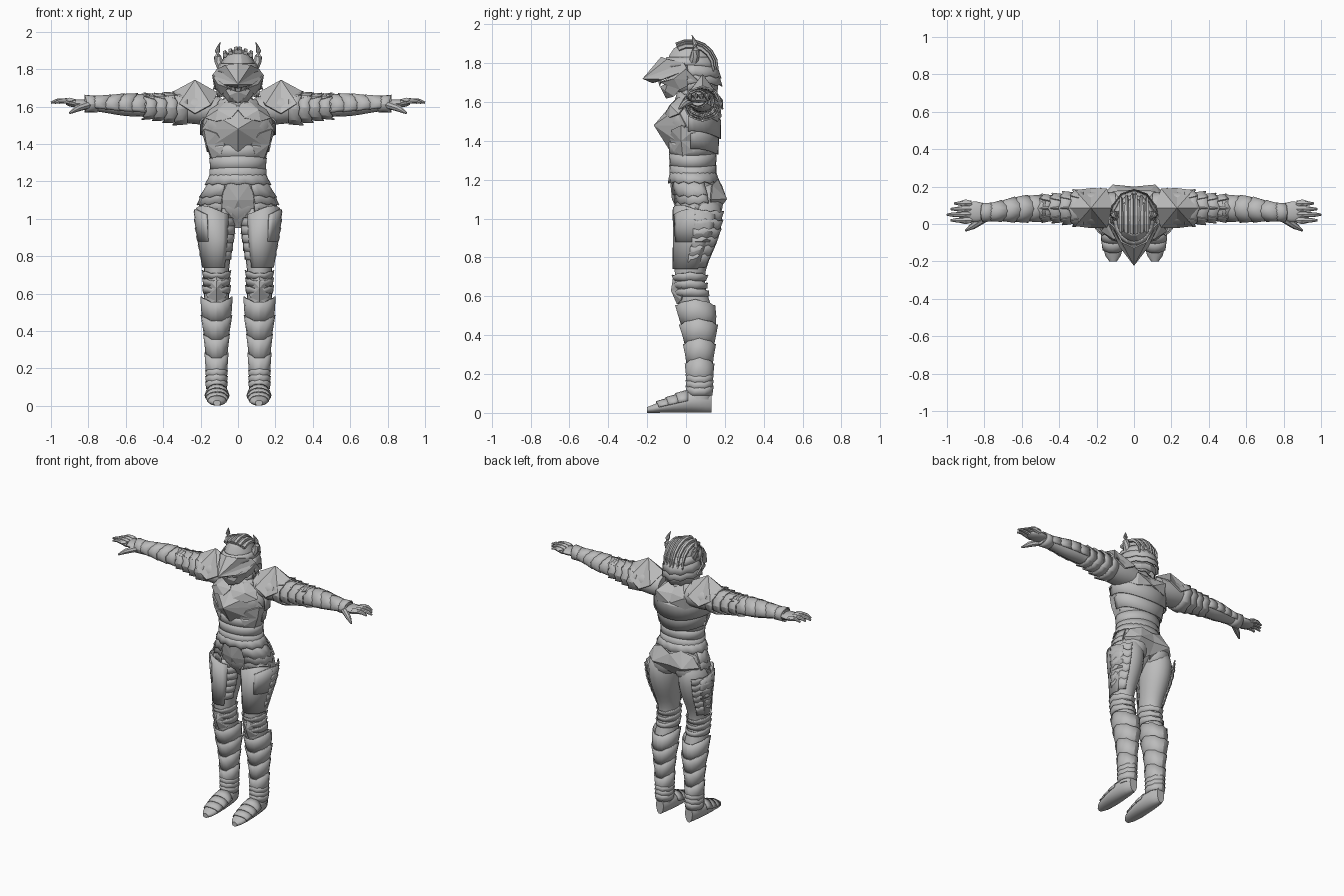
import bpy, bmesh, math
from mathutils import Vector

if "Cube" in bpy.data.objects:
    bpy.data.objects.remove(bpy.data.objects["Cube"])

grey = (.5, .5, .5, 1)
steel = bpy.data.materials.new("grey_steel")
steel.use_nodes = True
steel.diffuse_color = grey
steel.node_tree.nodes["Principled BSDF"].inputs["Base Color"].default_value = grey


def make(name, verts, faces, mirror=True, thickness=0, sharp=0):
    bm = bmesh.new()
    corners = [bm.verts.new(v) for v in verts]
    for face in faces:
        bm.faces.new([corners[i] for i in face])
    bmesh.ops.recalc_face_normals(bm, faces=bm.faces)
    mesh = bpy.data.meshes.new(name)
    bm.to_mesh(mesh)
    bm.free()
    mesh.materials.append(steel)
    if sharp:
        mesh.shade_smooth()
        mesh.set_sharp_from_angle(angle=math.radians(sharp))
    part = bpy.data.objects.new(name, mesh)
    bpy.context.collection.objects.link(part)
    if mirror:
        part.modifiers.new("mirror", 'MIRROR')
    if thickness:
        solid = part.modifiers.new("thickness", 'SOLIDIFY')
        solid.thickness, solid.offset = thickness, 0


# Body shapes: an axis and a rule giving centre and radii of the ellipse at t
def bump(t, centre, width):
    return math.exp(-((t - centre) / width) ** 2)


def clamp(value, low=0):
    return max(low, min(1, value))


def torso_rule(z):
    taper = clamp((z - .95) / .1, .2) * (1 - .65 * clamp((z - 1.56) / .1))
    hips, chest = bump(z, 1.1, .08), bump(z, 1.5, .1)
    return 0, .035 + .025 * hips, (.14 + .045 * hips + .05 * chest) * taper, (.112 + .02 * chest) * taper


def leg_rule(z):
    top = max(0, z - 1.05)
    radius = (.05 + .02 * bump(z, .5, .15) + .05 * bump(z, 1, .25)) * (1 - 4 * top)
    return .115 - .1 * top, .07 - .05 * bump(z, .7, .17), radius, radius * 1.2


def arm_rule(x):
    radius = .04 + .05 * bump(x, .2, .25) + .018 * bump(x, .6, .12)
    return .085 - .025 * bump(x, .85, .2), 1.575 + .05 * x, radius, radius * .9


def boot_rule(y):
    along = (y + .2) / .335
    height = .015 + .045 * clamp(along * 1.5)
    return .112, height, .02 + .04 * math.sqrt(abs(math.sin(math.pi * along))), height


def ball(axis, centre, radii):
    i = 'xyz'.index(axis)
    j, k = [n for n in range(3) if n != i]

    def rule(t):
        size = math.sqrt(max(.001, 1 - ((t - centre[i]) / radii[i]) ** 2))
        return centre[j], centre[k], radii[j] * size, radii[k] * size
    return axis, rule


def on(shape, t, angle, scale=1.0):
    axis, rule = shape
    u, v, ru, rv = rule(t)
    u += ru * scale * math.cos(angle)
    v += rv * scale * math.sin(angle)
    return {'x': (t, u, v), 'y': (u, t, v), 'z': (u, v, t)}[axis]


def skin(rows, n, closed=True):
    return [(r * n + k, r * n + (k + 1) % n, (r + 1) * n + (k + 1) % n, (r + 1) * n + k)
            for r in range(rows - 1) for k in range(n if closed else n - 1)]


def capped(rows, n):
    last = (rows - 1) * n
    return skin(rows, n) + [range(n), range(last, last + n)]


def loft(name, shape, start, end, rows, n=16, mirror=True, sharp=50):
    verts = [on(shape, start + (end - start) * r / (rows - 1), math.tau * k / n)
             for r in range(rows) for k in range(n)]
    make(name, verts, capped(rows, n), mirror, sharp=sharp)


# Flared lame with a pointed, jagged free edge
def band(name, shape, start, end, inner=1.03, outer=1.12, facing=0, span=360, point=.0, jag=.0,
         n=16, mirror=True):
    closed, verts = span == 360, []
    count = n if closed else n + 1
    way = math.copysign(1, end - start)
    for w in (0, .5, 1):
        for k in range(count):
            turn = math.radians(span) * (k / n - (0 if closed else .5))
            tooth = jag * w * (k % 2 == 0)
            reach = point * w * math.cos(turn) ** 2 + tooth
            base = start + (end - start) * w
            spot = Vector(on(shape, base, turn + math.radians(facing), inner + (outer - inner) * w + 6 * tooth))
            spot['xyz'.index(shape[0])] += way * reach
            verts.append(spot)
    make(name, verts, skin(3, count, closed), mirror, thickness=.007, sharp=25)


# Faceted plate with a raised middle, lying on a body shape
def boss(name, shape, middle, facing, tall, span, lift, rim=1.05, mirror=True):
    n = 8
    verts = [on(shape, middle, math.radians(facing), lift)]
    for k in range(n):
        way = math.tau * k / n
        angle = math.radians(facing + span / 2 * math.cos(way))
        verts.append(on(shape, middle + tall * math.sin(way), angle, rim))
    make(name, verts, [(0, k + 1, (k + 1) % n + 1) for k in range(n)], mirror, thickness=.008)


# Fan of triangles from the first corner
def fan(name, corners):
    make(name, corners, [(0, i, i + 1) for i in range(1, len(corners) - 1)], thickness=.008)


# Tapered tube along a path
def tube(name, path, thick, tip=.001, n=8, sharp=40):
    path, verts = [Vector(p) for p in path], []
    last = len(path) - 1
    for i, p in enumerate(path):
        turn = (path[min(i + 1, last)] - path[max(i - 1, 0)]).to_track_quat('Z', 'Y')
        radius = thick + (tip - thick) * (i / last) ** 2
        for k in range(n):
            angle = math.tau * k / n
            verts.append(p + turn @ Vector((math.cos(angle), math.sin(angle), 0)) * radius)
    make(name, verts, capped(len(path), n), sharp=sharp)


torso, leg, arm, foot = ('z', torso_rule), ('z', leg_rule), ('x', arm_rule), ('y', boot_rule)
helm = ball('z', (0, .02, 1.77), (.1, .125, .143))
FRONT, BACK, TOP = -90, 90, 90

# Torso with waist, back and neck armour
loft("torso", torso, .95, 1.72, rows=18, n=20, mirror=False)
for i in range(3):
    z = 1.2 + i * .06
    band("waist_lame", torso, z, z + .065, outer=1.06, facing=BACK, point=.01, n=24, mirror=False)
band("belt", torso, 1.24, 1.19, facing=BACK, jag=.01, n=28, mirror=False)
band("lower_back_plate", torso, 1.47, 1.36, facing=BACK, span=190, point=.03, mirror=False)
band("upper_back_plate", torso, 1.6, 1.45, facing=BACK, span=200, point=.04, mirror=False)
band("gorget", torso, 1.6, 1.63, facing=BACK, point=.02, jag=.01, n=20, mirror=False)
band("collar", torso, 1.63, 1.66, outer=1.3, facing=BACK, point=.02, n=14, mirror=False)
boss("breastplate", torso, 1.48, facing=FRONT, tall=.12, span=150, lift=1.5, mirror=False)
boss("chest_yoke", torso, 1.58, facing=-55, tall=.06, span=70, lift=1.3, rim=1.1)
boss("rib_plate", torso, 1.4, facing=-25, tall=.08, span=80, lift=1.15)
boss("shoulder_blade", torso, 1.58, facing=60, tall=.08, span=80, lift=1.5, rim=1.1)

# Hips
boss("groin_guard", torso, 1.1, facing=FRONT, tall=.12, span=60, lift=1.15, mirror=False)
loft("buttock", ball('z', (.085, .1, 1.08), (.09, .09, .11)), .97, 1.19, rows=10)
boss("hip_flap", torso, 1.1, facing=65, tall=.1, span=70, lift=1.45, rim=1.2)
for i in range(3):
    z = 1.2 - i * .04
    band("hip_lame", torso, z, z - .06, facing=-20, span=90, point=.02, jag=.01, n=8)

# Legs
loft("leg", leg, .07, 1.16, rows=24, n=18)
for i in range(4):
    z = .14 + i * .1
    band("greave_lame", leg, z, z + .11, outer=1.16, point=.03, jag=.005)
for i in range(3):
    z = .6 + i * .04
    band("knee_lame", leg, z, z + .04, facing=FRONT, point=-.015, jag=.005)
boss("knee_cap", leg, .63, facing=FRONT, tall=.07, span=120, lift=1.3)
band("thigh_plate", leg, .74, 1.02, inner=1.08, facing=-50, span=150, point=.05, n=10)
band("upper_thigh_plate", leg, .88, 1, inner=1.1, outer=1.18, facing=-15, span=100, point=.05, n=8)
for i in range(6):
    z = .75 + i * .045
    band("thigh_fin", leg, z, z + .04, outer=1.15, facing=25, span=70, point=.02, jag=.01, n=6)
    band("inner_thigh_lame", leg, z + .08, z + .04, outer=1.08, facing=-125, span=70, point=.01, n=6)

# Feet
loft("boot", foot, -.2, .13, rows=12, n=14)
for i in range(3):
    y = -.14 + i * .05
    band("foot_lame", foot, y + .05, y, outer=1.08, facing=TOP, span=170, point=.015, n=8)
    z = .09 + i * .03
    band("ankle_lame", leg, z, z + .035, facing=FRONT, point=.01, jag=.005)

# Arms and pauldrons
loft("arm", arm, .1, .82, rows=18)
boss("pauldron", arm, .23, facing=TOP, tall=.12, span=210, lift=1.9, rim=1.2)
for i in range(4):
    x = .27 + i * .055
    band("upper_arm_lame", arm, x, x + .05, outer=1.18, facing=TOP, point=.02, jag=.01)
    for angle in (50, 90, 130):
        side = math.radians(angle)
        tube("arm_spike", [on(arm, x, side, .9), on(arm, x + .07, side, 1.35)], thick=.02, n=4, sharp=0)
    x = .5 + i * .07
    band("forearm_lame", arm, x + .08, x, facing=TOP, span=240, point=.03, jag=.005)
band("wrist_cuff", arm, .75, .81, outer=1.2, facing=TOP, point=.01)

# Hands
loft("palm", ball('x', (.85, .065, 1.617), (.075, .055, .022)), .78, .92, rows=10)
for i in range(4):
    y, tip = .02 + .03 * i, 1 - .02 * abs(i - 1)
    tube("finger", [(.87, y, 1.62), (.92, y, 1.63), (tip - .03, y, 1.63), (tip, y, 1.62)], thick=.016, tip=.006)
    boss("knuckle_plate", ball('x', (.9, y, 1.62), (.05, .018, .018)), .9, facing=TOP, tall=.03, span=150, lift=1.3)
tube("thumb", [(.8, .03, 1.61), (.86, -.01, 1.59), (.9, -.035, 1.565)], thick=.022, tip=.006)

# Helmet with visor and face guards
loft("helmet_dome", helm, 1.63, 1.912, rows=9, n=14, mirror=False, sharp=25)
fan("visor_brim", [(0, -.22, 1.72), (0, -.125, 1.83), (.065, -.095, 1.82), (.11, -.01, 1.8),
                   (.135, .01, 1.765), (.075, -.12, 1.715), (0, -.17, 1.7)])
fan("cheek_guard", [(.105, -.06, 1.72), (.05, -.13, 1.7), (.135, 0, 1.77), (.125, .06, 1.71),
                    (.085, -.03, 1.665), (.05, -.13, 1.7)])
fan("jaw_mask", [(.045, -.105, 1.66), (0, -.1, 1.62), (.05, -.06, 1.63), (.09, -.02, 1.68),
                 (.07, -.09, 1.7), (0, -.13, 1.68), (0, -.1, 1.62)])
for i in range(3):
    x, y = .015 + i * .025, -.135 + i * .025
    tube("visor_tooth", [(x, y, 1.71), (x, y, 1.68)], thick=.01, n=4, sharp=0)
    z = 1.8 - i * .04
    band("neck_guard", helm, z, z - .06, outer=1.25 + i * .2, facing=BACK, span=190, point=.01,
         jag=.01, n=12, mirror=False)
band("brow_band", helm, 1.83, 1.79, facing=FRONT, point=.02, mirror=False)

# Crest ribs sweeping to the nape, and horns
for x in (.01, .04, .07):
    sweep = [math.radians(a) for a in range(-30, 150, 20)]
    size = .145 - x * .35
    tube("crest_rib", [(x, .02 + size * math.sin(a), 1.77 + size * math.cos(a)) for a in sweep],
         thick=.014, n=5, sharp=0)
bow = [(i / 6, math.sin(math.pi * i / 6)) for i in range(7)]
tube("horn", [(.075 + .02 * s + .025 * b, .03 + .02 * b, 1.79 + .155 * s) for s, b in bow], thick=.026)
